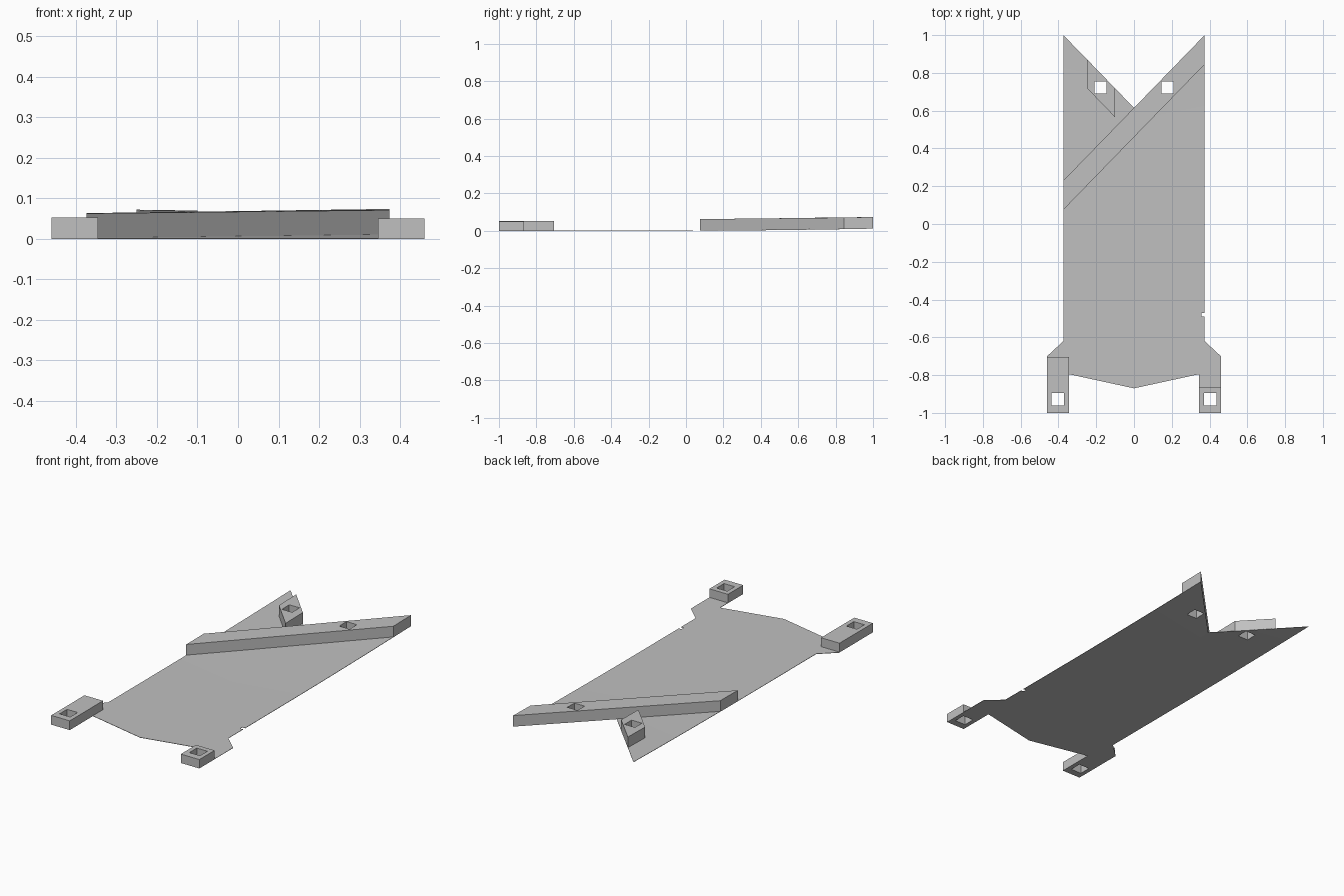
import bpy, bmesh
from mathutils import Vector

cube = bpy.data.objects.get("Cube")
if cube:
    bpy.data.objects.remove(cube)

grey = bpy.data.materials.new("light grey")
grey.use_nodes = True
colour = (0.53, 0.53, 0.53, 1)
grey.diffuse_color = colour
grey.node_tree.nodes["Principled BSDF"].inputs["Base Color"].default_value = colour

FOLD_START, FOLD_STEP, SLANT = -0.25, 0.2, 0.2


def lift(x, y):
    """Gentle upward curl of the sheet behind the first chevron fold."""
    d = max(0, y - SLANT * abs(x) - FOLD_START)
    return 0.0085 * d * d


def fold(bm):
    """Cut the chevron fold lines, one mirrored half at a time."""
    bmesh.ops.bisect_plane(bm, geom=bm.verts[:] + bm.edges[:] + bm.faces[:],
                           plane_co=(0, 0, 0), plane_no=(1, 0, 0))
    for side in (-1, 1):
        for k in range(6):
            faces = [f for f in bm.faces if f.calc_center_median().x * side > 0]
            edges = {e for f in faces for e in f.edges}
            verts = {v for f in faces for v in f.verts}
            bmesh.ops.bisect_plane(bm, geom=faces + list(edges) + list(verts),
                                   plane_co=(0, FOLD_START + FOLD_STEP * k, 0),
                                   plane_no=Vector((-SLANT * side, 1, 0)).normalized())


def prism(name, outline, bottom, top, folded=False, curl=True):
    bm = bmesh.new()
    bm.faces.new([bm.verts.new((x, y, bottom)) for x, y in outline])
    if folded:
        fold(bm)
    ext = bmesh.ops.extrude_face_region(bm, geom=bm.faces[:])["geom"]
    for v in ext:
        if isinstance(v, bmesh.types.BMVert):
            v.co.z = top
    if curl:
        for v in bm.verts:
            v.co.z += lift(v.co.x, v.co.y)
    bmesh.ops.recalc_face_normals(bm, faces=bm.faces[:])
    mesh = bpy.data.meshes.new(name)
    bm.to_mesh(mesh)
    bm.free()
    mesh.materials.append(grey)
    obj = bpy.data.objects.new(name, mesh)
    bpy.context.collection.objects.link(obj)
    return obj


def box(x0, x1, y0, y1):
    return [(x0, y0), (x1, y0), (x1, y1), (x0, y1)]


# Sheet outline: half profile from the front centre to the back tip
half = [(0.345, -0.795), (0.345, -1), (0.46, -1), (0.46, -0.7), (0.374, -0.62)]
notch = [(0.374, -0.49), (0.357, -0.49), (0.357, -0.47), (0.374, -0.47)]
tip = [(0.374, 1)]
mirrored = [(-x, y) for x, y in reversed(half + tip)]
sheet = [(0, -0.87)] + half + notch + tip + [(0, 0.615)] + mirrored

parts = [
    prism("sheet", sheet, 0, 0.002, folded=True),
    prism("right_front_block", box(-0.46, -0.345, -1, -0.705), 0.001, 0.052),
    prism("left_front_block", box(0.345, 0.46, -1, -0.865), 0.001, 0.05),
    prism("diagonal_bar", [(-0.374, 0.075), (0.374, 0.845), (0.374, 1),
                           (0, 0.615), (-0.374, 0.23)], 0.001, 0.062),
    prism("back_block", [(-0.25, 0.72), (-0.1, 0.565), (-0.1, 0.718),
                         (-0.25, 0.873)], 0.001, 0.062),
]

# Square mounting holes through the blocks and the sheet
for cx, cy, r in ((0.403, -0.927, 0.033), (0.178, 0.722, 0.032)):
    for side in (-1, 1):
        x = cx * side
        cutter = prism("hole_cutter", box(x - r, x + r, cy - r, cy + r), -0.1, 0.2, curl=False)
        cutter.hide_render = True
        for part in parts:
            mod = part.modifiers.new("hole", "BOOLEAN")
            mod.operation = "DIFFERENCE"
            mod.solver = "EXACT"
            mod.object = cutter
            bpy.context.view_layer.update()
            graph = bpy.context.evaluated_depsgraph_get()
            cut = bpy.data.meshes.new_from_object(part.evaluated_get(graph))
            part.modifiers.clear()
            part.data = cut
        bpy.data.objects.remove(cutter)
